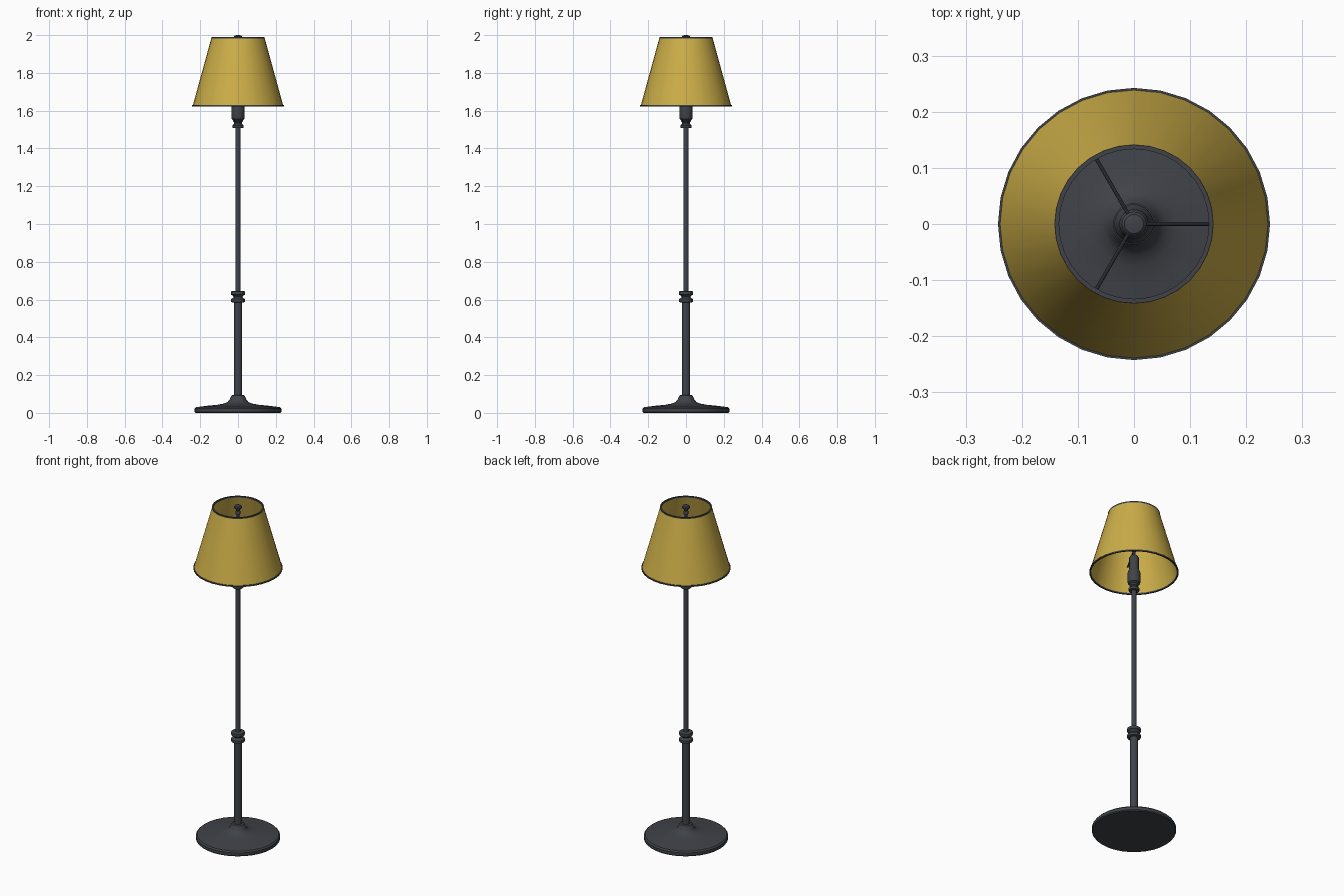
import bpy, bmesh, math
from mathutils import Vector, Matrix

if "Cube" in bpy.data.objects:
    bpy.data.objects.remove(bpy.data.objects["Cube"])


def material(name, rgb):
    m = bpy.data.materials.new(name)
    m.diffuse_color = (*rgb, 1)
    m.use_nodes = True
    m.node_tree.nodes["Principled BSDF"].inputs["Base Color"].default_value = m.diffuse_color
    return m


DARK = material("dark_metal", (0.05, 0.055, 0.065))
GOLD = material("gold_fabric", (0.60, 0.42, 0.065))


def finish(bm, name, mat):
    bmesh.ops.recalc_face_normals(bm, faces=bm.faces)
    me = bpy.data.meshes.new(name)
    bm.to_mesh(me)
    bm.free()
    me.materials.append(mat)
    ob = bpy.data.objects.new(name, me)
    bpy.context.collection.objects.link(ob)
    bpy.context.view_layer.objects.active = ob
    ob.select_set(True)
    bpy.ops.object.shade_smooth_by_angle(angle=math.radians(35))
    ob.select_set(False)
    return ob


def lathe(name, profile, mat=DARK, sides=32, closed=False):
    """Revolve (radius, z) points round z; a closed profile makes a ring."""
    bm = bmesh.new()
    rings = []
    for r, z in profile:
        rings.append([bm.verts.new((r * math.cos(a), r * math.sin(a), z))
                      for a in (2 * math.pi * i / sides for i in range(sides))])
    pairs = list(zip(rings, rings[1:]))
    if closed:
        pairs.append((rings[-1], rings[0]))
    else:
        bm.faces.new(rings[0])
        bm.faces.new(rings[-1])
    for lo, hi in pairs:
        for i in range(sides):
            j = (i + 1) % sides
            bm.faces.new((lo[i], lo[j], hi[j], hi[i]))
    return finish(bm, name, mat)


def rod(name, a, b, radius, mat=DARK):
    a, b = Vector(a), Vector(b)
    d = b - a
    bm = bmesh.new()
    m = Matrix.Translation((a + b) / 2) @ d.to_track_quat('Z', 'Y').to_matrix().to_4x4()
    bmesh.ops.create_cone(bm, cap_ends=True, segments=10, radius1=radius,
                          radius2=radius, depth=d.length, matrix=m)
    return finish(bm, name, mat)


# Weighted base with a flared centre
lathe("base", [(0.225, 0), (0.229, 0.005), (0.229, 0.022), (0.222, 0.030),
               (0.17, 0.037), (0.11, 0.043), (0.075, 0.049), (0.055, 0.058),
               (0.043, 0.072), (0.038, 0.086), (0.033, 0.093), (0.022, 0.096)])

# Thick lower column and thin upper pole
lathe("lower_column", [(0.022, 0.09), (0.022, 0.59)])
lathe("upper_pole", [(0.0135, 0.64), (0.0135, 1.515)])

# Double collar between column and pole
lathe("middle_collar", [(0.030, 0.585), (0.037, 0.588), (0.037, 0.603), (0.028, 0.607),
                        (0.023, 0.614), (0.028, 0.621), (0.037, 0.626), (0.037, 0.643),
                        (0.030, 0.646)])

# Turned neck and lamp socket
lathe("socket_neck", [(0.028, 1.508), (0.030, 1.512), (0.030, 1.522), (0.021, 1.530),
                      (0.021, 1.538), (0.027, 1.546), (0.024, 1.552)])
lathe("socket", [(0.024, 1.548), (0.033, 1.556), (0.035, 1.565), (0.035, 1.620),
                 (0.031, 1.632), (0.026, 1.645), (0.026, 1.715), (0.020, 1.725)])

# Stem, hub and finial that hold the shade
lathe("stem", [(0.007, 1.72), (0.007, 1.965)], sides=16)
lathe("arm_hub", [(0.018, 1.762), (0.018, 1.778)], sides=24)
lathe("finial", [(0.014, 1.950), (0.014, 1.960), (0.010, 1.968), (0.012, 1.976),
                 (0.021, 1.984), (0.022, 1.992), (0.017, 1.998), (0.008, 2.0)])

# Three spider arms
for k in range(3):
    t = 2 * math.pi * k / 3
    c, s = math.cos(t), math.sin(t)
    rod(f"spider_arm_{k + 1}", (0.012 * c, 0.012 * s, 1.77), (0.198 * c, 0.198 * s, 1.77), 0.0035)

# Open conical shade with trim rings
lathe("shade", [(0.240, 1.625), (0.140, 1.988), (0.137, 1.988), (0.237, 1.625)],
      GOLD, closed=True)
for name, r, z in (("shade_bottom_trim", 0.2425, 1.622), ("shade_top_trim", 0.1415, 1.983)):
    lathe(name, [(r, z), (r, z + 0.008), (r - 0.008, z + 0.008), (r - 0.008, z)], closed=True)
